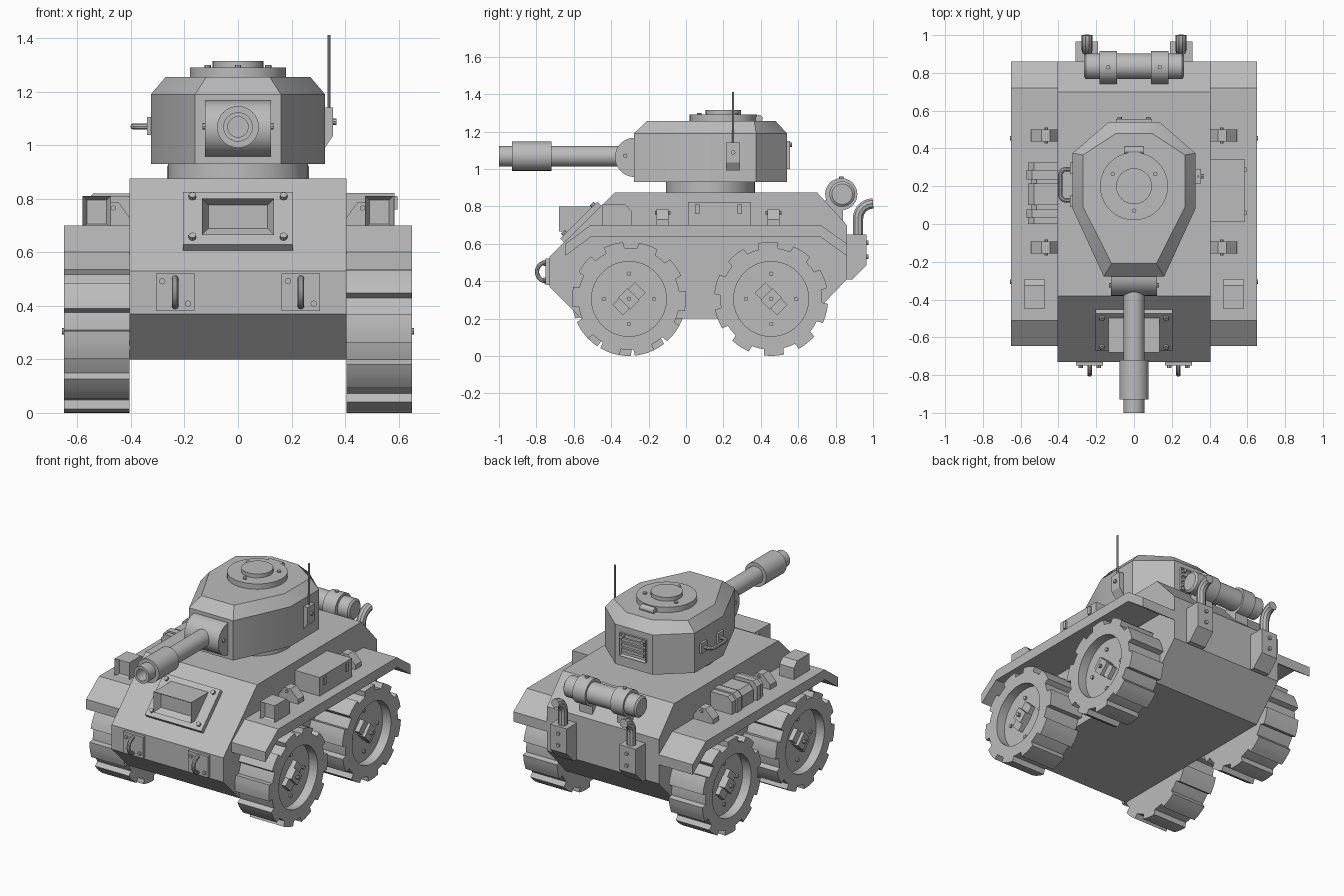
import bpy, bmesh, math
from mathutils import Vector

cube = bpy.data.objects.get("Cube")
if cube:
    bpy.data.objects.remove(cube, do_unlink=True)

grey = bpy.data.materials.new("plain_grey")
grey.use_nodes = True
COLOUR = (0.5, 0.5, 0.5, 1)
grey.diffuse_color = COLOUR
grey.node_tree.nodes["Principled BSDF"].inputs["Base Color"].default_value = COLOUR


def finish(ob):
    ob.data.materials.append(grey)
    bpy.ops.object.select_all(action="DESELECT")
    ob.select_set(True)
    bpy.context.view_layer.objects.active = ob
    if ob.type == "CURVE":
        bpy.ops.object.convert(target="MESH")
    bpy.ops.object.shade_smooth_by_angle(angle=math.radians(32))
    return ob


def loft(name, rings, inset=None):
    """Skin equal rings of points, cap both ends; inset = (direction, width, depth)."""
    bm = bmesh.new()
    loops = [[bm.verts.new(p) for p in ring] for ring in rings]
    n = len(loops[0])
    for a, b in zip(loops, loops[1:]):
        for i in range(n):
            j = (i + 1) % n
            bm.faces.new((a[i], a[j], b[j], b[i]))
    bm.faces.new(loops[0])
    bm.faces.new(loops[-1])
    bmesh.ops.recalc_face_normals(bm, faces=bm.faces)
    if inset:
        d, width, depth = inset
        faces = [f for f in bm.faces if f.normal.dot(Vector(d)) > 0.99]
        bmesh.ops.inset_region(bm, faces=faces, thickness=width)
        bmesh.ops.translate(bm, verts=list({v for f in faces for v in f.verts}),
                            vec=Vector(d) * -depth)
    me = bpy.data.meshes.new(name)
    bm.to_mesh(me)
    bm.free()
    ob = bpy.data.objects.new(name, me)
    bpy.context.collection.objects.link(ob)
    return finish(ob)


def place(axis, a, b, t):
    return {"x": (t, a, b), "y": (a, t, b), "z": (a, b, t)}[axis]


def prism(name, axis, profile, lo, hi, inset=None):
    return loft(name, [[place(axis, a, b, t) for a, b in profile] for t in (lo, hi)], inset)


def box(name, x, y, z, inset=None):
    return prism(name, "z", [(x[0], y[0]), (x[1], y[0]), (x[1], y[1]), (x[0], y[1])], *z, inset)


def lathe(name, axis, centre, profile, sides=32, stretch=1):
    """Turn (radius, position) pairs round an axis."""
    turn = [math.tau * i / sides for i in range(sides)]
    return loft(name, [[place(axis, centre[0] + r * stretch * math.cos(t),
                              centre[1] + r * math.sin(t), p) for t in turn]
                       for r, p in profile])


def bolt(name, axis, a, b, lo, hi, r=0.012):
    lathe(name, axis, (a, b), [(r, lo), (r, hi)], 8)


def tube(name, points, r):
    cu = bpy.data.curves.new(name, "CURVE")
    cu.dimensions = "3D"
    cu.bevel_depth = r
    cu.bevel_resolution = 3
    cu.use_fill_caps = True
    sp = cu.splines.new("POLY")
    sp.points.add(len(points) - 1)
    for q, p in zip(sp.points, points):
        q.co = (*p, 1)
    ob = bpy.data.objects.new(name, cu)
    bpy.context.collection.objects.link(ob)
    return finish(ob)


def arc(ca, cb, r, start, end, n=10):
    return [(ca + r * math.cos(t), cb + r * math.sin(t)) for t in
            (math.radians(start + (end - start) * i / n) for i in range(n + 1))]


# Hull
prism("hull", "x", [(-0.73, 0.37), (-0.73, 0.53), (-0.38, 0.875), (0.70, 0.875),
                    (0.86, 0.70), (0.86, 0.41), (0.66, 0.2), (-0.56, 0.2)], -0.405, 0.405)

# Wheels with tread lugs, recessed disc and hub
LUG = [(-10, 0.305), (-3, 0.305), (3, 0.305), (10, 0.305), (11, 0.272), (18, 0.272), (25, 0.272)]


def wheel(name, s, cy, cz, phase, tilt):
    polar = [(math.radians(phase + 36 * k + a), r) for k in range(10) for a, r in LUG]

    def ring(x, radius=None):
        return [(s * x, cy + (radius or r) * math.cos(t), cz + (radius or r) * math.sin(t))
                for t, r in polar]
    loft(name + "_tyre", [ring(0.405), ring(0.65), ring(0.2 and 0.65, 0.2), ring(0.59, 0.2)])
    c = math.cos(math.radians(tilt))
    d = math.sin(math.radians(tilt))
    for part, l, w, top in (("hub_bar", 0.085, 0.04, 0.62), ("hub_block", 0.035, 0.045, 0.64)):
        prism(f"{name}_{part}", "x", [(cy + a * l * c - b * w * d, cz + a * l * d + b * w * c)
                                      for a, b in ((-1, -1), (1, -1), (1, 1), (-1, 1))],
              s * 0.58, s * top)
    bolt(name + "_hub_bolt", "x", cy, cz, s * 0.63, s * 0.657)
    for a, b in ((1, 0), (-1, 0), (0, 1), (0, -1)):
        bolt(name + "_disc_bolt", "x", cy + 0.134 * a, cz + 0.134 * b, s * 0.58, s * 0.602)


for side, s in (("left", 1), ("right", -1)):
    wheel(f"front_{side}_wheel", s, -0.305, 0.305, 70 if s > 0 else 82, 45)
    wheel(f"rear_{side}_wheel", s, 0.455, 0.305, 93, -45)

    # Fender with drooping ends
    top = [(-0.645, 0.60), (-0.51, 0.70), (0.72, 0.70), (0.86, 0.60)]
    prism(f"{side}_fender", "x", top + [(y, z - 0.065) for y, z in reversed(top)],
          s * 0.40, s * 0.65)

    # Lamp and brackets on the fender
    prism(f"{side}_lamp", "x", [(-0.45, 0.69), (-0.45, 0.81), (-0.325, 0.81), (-0.29, 0.775),
                                (-0.29, 0.69)], s * 0.475, s * 0.58, ((0, -1, 0), 0.022, 0.03))
    for y in (-0.125, 0.468):
        prism(f"{side}_bracket", "y", [(s * x, z) for x, z in (
            (0.405, 0.69), (0.545, 0.69), (0.545, 0.73), (0.49, 0.785), (0.445, 0.785),
            (0.405, 0.73))], y - 0.032, y + 0.032)
        bolt(f"{side}_bracket_bolt", "y", s * 0.465, 0.765, y - 0.042, y + 0.042, 0.01)

    # Tow hook on the nose
    x = s * 0.235
    box(f"{side}_tow_plate", (x - 0.072, x + 0.072), (-0.75, -0.72), (0.38, 0.52))
    tube(f"{side}_tow_hook", [(x, y, z) for y, z in arc(-0.745, 0.45, 0.052, 90, 270)], 0.012)
    for a in (-1, 1):
        bolt(f"{side}_tow_bolt", "y", x + 0.048 * a, 0.45 - 0.042 * a, -0.762, -0.74)

    # Exhaust box and bent pipe
    prism(f"{side}_exhaust_box", "x", [(0.85, 0.65), (0.965, 0.65), (0.965, 0.485),
                                       (0.89, 0.41), (0.85, 0.41)], s * 0.19, s * 0.31)
    x = s * 0.248
    bend = arc(1.0, 0.735, 0.08, 180, 90)
    tube(f"{side}_exhaust_pipe", [(x, 0.92, 0.64)] + [(x, y, z) for y, z in bend], 0.029)
    for z in (0.53, 0.605):
        bolt(f"{side}_exhaust_bolt", "y", x, z, 0.96, 0.977)

    # Band holding the rear drum
    x = s * 0.137
    lathe(f"{side}_drum_band", "x", (0.83, 0.865),
          [(0.086, x - 0.046), (0.086, x + 0.046)], 32)
    box(f"{side}_drum_foot", (x - 0.046, x + 0.046), (0.74, 0.84), (0.72, 0.83))
    bolt(f"{side}_drum_bolt", "z", x, 0.83, 0.94, 0.96)

lathe("rear_drum", "x", (0.835, 0.865), [(0.055, -0.265), (0.068, -0.255), (0.068, 0.255),
                                         (0.055, 0.265)])

# Stowage on the fenders
box("left_tool_box", (0.4, 0.585), (0.01, 0.345), (0.69, 0.822))
for y in (0.06, 0.288):
    box("tool_box_latch", (0.58, 0.595), (y - 0.012, y + 0.012), (0.76, 0.81))
for lo, hi, x, z in ((0.0, 0.325, 0.545, 0.795), (0.0, 0.035, 0.56, 0.81),
                     (0.035, 0.078, 0.57, 0.82), (0.1, 0.215, 0.56, 0.81),
                     (0.235, 0.285, 0.57, 0.82), (0.285, 0.325, 0.56, 0.81)):
    prism("right_stowed_pack", "y", [(-0.4, 0.69), (-0.4, z), (0.03 - x, z), (-x, z - 0.03),
                                     (-x, 0.69)], lo, hi)

# Driver's hatch on the sloping nose


def slope(along, out):
    return (-0.73 + 0.712 * along - 0.702 * out, 0.53 + 0.702 * along + 0.712 * out)


prism("nose_plate", "x", [slope(0.11, -0.01), slope(0.39, -0.01), slope(0.39, 0.03),
                          slope(0.11, 0.03)], -0.205, 0.205)
prism("vision_box", "x", [(-0.68, 0.665), (-0.68, 0.80), (-0.47, 0.80), (-0.6, 0.665)],
      -0.135, 0.135, ((0, -1, 0), 0.034, 0.04))
for x in (-0.17, 0.17):
    for along in (0.145, 0.36):
        ob = loft("nose_plate_bolt", [[(x + a, *slope(along + b, out)) for a, b in
                                       arc(0, 0, 0.014, 0, 315, 7)] for out in (0.02, 0.045)])

# Turret
lathe("turret_ring", "z", (0, 0.13), [(0.238, 0.86), (0.238, 0.94)], 40, 1.1)


def outline(front, back, *half):
    pts = [(half[0], front[0]), (half[1], front[1]), (half[1], back[0]), (half[2], back[1])]
    return pts + [(-x, y) for x, y in reversed(pts)]


skirt = outline((-0.278, 0.08), (0.375, 0.54), 0.16, 0.325, 0.135)
roof = outline((-0.21, 0.09), (0.365, 0.48), 0.118, 0.27, 0.095)
loft("turret", [[(x, y, z) for x, y in pts]
                for pts, z in ((skirt, 0.93), (skirt, 1.19), (roof, 1.255))])

# Roof hatch
lathe("roof_hatch", "z", (0, 0.2), [(0.18, 1.25), (0.18, 1.29)], 40)
lathe("hatch_cap", "z", (0, 0.2), [(0.095, 1.28), (0.095, 1.315)])
for x, y in arc(0, 0.2, 0.13, 30, 270, 2):
    bolt("hatch_bolt", "z", x, y, 1.28, 1.3)
lathe("hatch_hinge", "x", (0.39, 1.268), [(0.02, -0.05), (0.02, 0.05)], 12)

# Gun and mantlet
prism("mantlet", "x", arc(-0.275, 1.062, 0.105, 90, 270, 18) + [(-0.2, 0.957), (-0.2, 1.167)],
      -0.123, 0.123)
for s in (-1, 1):
    bolt("mantlet_bolt", "x", -0.325, 1.07, s * 0.11, s * 0.133)
lathe("gun_barrel", "y", (0, 1.068), [(0.055, -0.3), (0.055, -0.72), (0.078, -0.72),
                                      (0.078, -0.93), (0.055, -0.93), (0.055, -1.0),
                                      (0.038, -1.0), (0.038, -0.9)])

# Rear turret vent
box("turret_vent", (-0.095, 0.095), (0.52, 0.555), (1.0, 1.15), ((0, 1, 0), 0.015, 0.018))
for z in (1.04, 1.075, 1.11):
    box("vent_slat", (-0.08, 0.08), (0.53, 0.553), (z - 0.009, z + 0.009))
for x in (-0.075, 0.075):
    bolt("vent_bolt", "y", x, 1.13, 0.54, 0.567)

# Antenna on the left, grab handle on the right
prism("antenna_mount", "y", [(0.31, 1.14), (0.355, 1.14), (0.355, 1.035), (0.325, 0.99),
                             (0.31, 0.99)], 0.215, 0.29)
bolt("antenna_bolt", "x", 0.252, 1.088, 0.35, 0.367)
tube("antenna", [(0.34, 0.252, 1.12), (0.34, 0.252, 1.412)], 0.006)
tube("grab_handle", [(x, y, 1.07) for x, y in
                     [(-0.32, 0.29)] + arc(-0.36, 0.26, 0.03, 90, 180, 4)
                     + arc(-0.36, 0.155, 0.03, 180, 270, 4) + [(-0.32, 0.125)]], 0.012)
for y in (0.12, 0.295):
    box("handle_plate", (-0.34, -0.31), (y - 0.03, y + 0.03), (1.038, 1.105))
